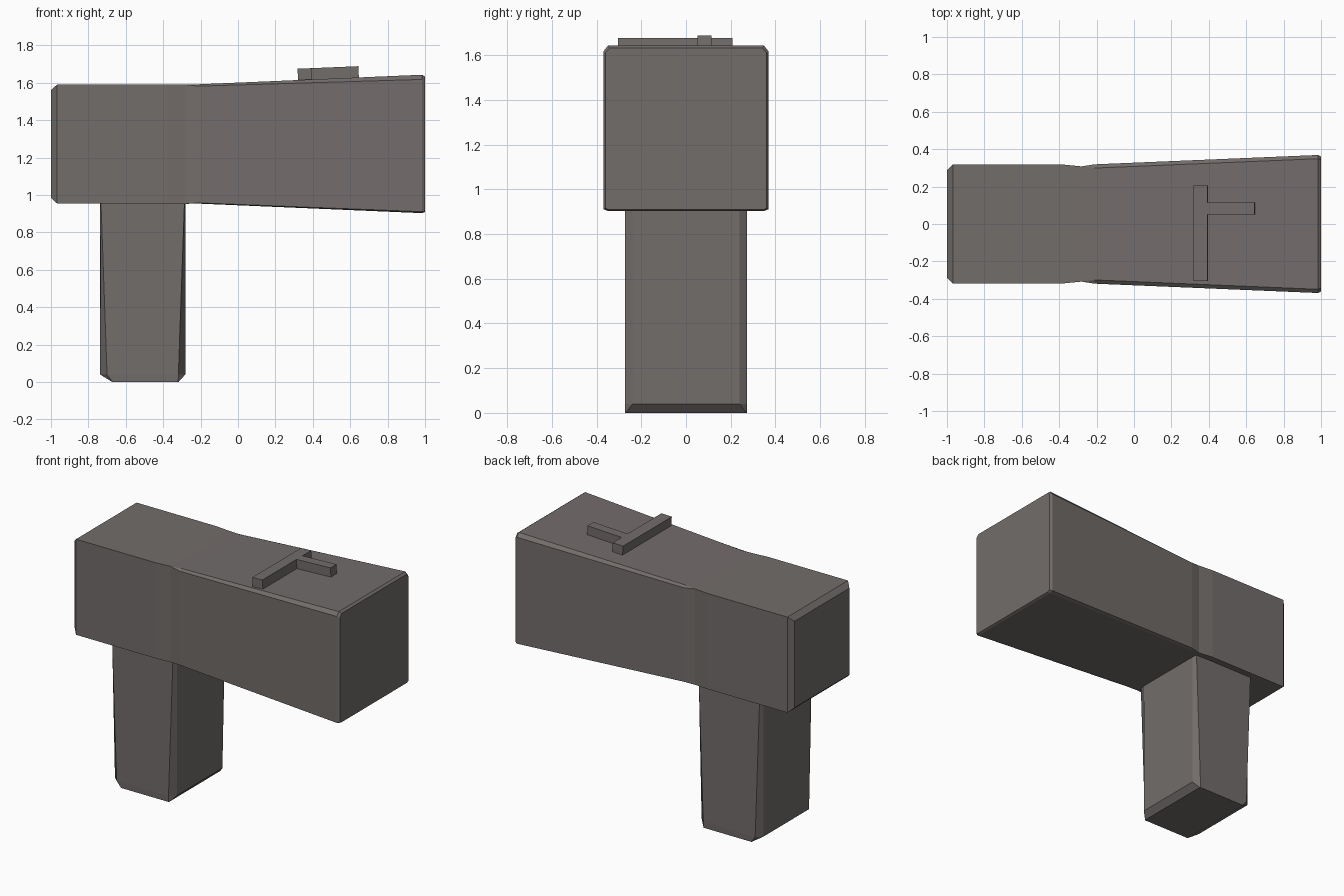
import bpy, bmesh

if "Cube" in bpy.data.objects:
    bpy.data.objects.remove(bpy.data.objects["Cube"])

# Dark warm grey for every part
dark = bpy.data.materials.new("dark_grey")
dark.diffuse_color = (0.17, 0.153, 0.147, 1)
dark.use_nodes = True
dark.node_tree.nodes["Principled BSDF"].inputs["Base Color"].default_value = dark.diffuse_color


def loft(name, rings):
    """Skin a closed solid through rings with equal point counts."""
    bm = bmesh.new()
    loops = [[bm.verts.new(p) for p in ring] for ring in rings]
    n = len(loops[0])
    for a, b in zip(loops, loops[1:]):
        for i in range(n):
            j = (i + 1) % n
            bm.faces.new((a[i], a[j], b[j], b[i]))
    bm.faces.new(loops[0][::-1])
    bm.faces.new(loops[-1])
    bmesh.ops.remove_doubles(bm, verts=bm.verts, dist=0.0005)
    bmesh.ops.recalc_face_normals(bm, faces=bm.faces)
    mesh = bpy.data.meshes.new(name)
    bm.to_mesh(mesh)
    bm.free()
    mesh.materials.append(dark)
    obj = bpy.data.objects.new(name, mesh)
    bpy.context.collection.objects.link(obj)
    return obj


def octagon(u0, u1, v0, v1, cu, cv0, cv1):
    """Rectangle with cut corners: cu along u, cv0 / cv1 along v."""
    return [(u0 + cu, v0), (u1 - cu, v0), (u1, v0 + cv0), (u1, v1 - cv1),
            (u1 - cu, v1), (u0 + cu, v1), (u0, v1 - cv1), (u0, v0 + cv0)]


# Body: straight rear block, slight waist, then a flared chamfered front
# x, half width, bottom, top, chamfer in y, bottom and top chamfer in z
stations = [
    (-1.00, 0.287, 0.985, 1.560, 0, 0, 0),
    (-0.968, 0.318, 0.955, 1.590, 0, 0, 0),
    (-0.38, 0.318, 0.955, 1.590, 0, 0, 0),
    (-0.28, 0.308, 0.953, 1.590, 0, 0, 0),
    (-0.21, 0.319, 0.954, 1.592, 0.020, 0.004, 0.010),
    (0.985, 0.369, 0.903, 1.643, 0.020, 0.008, 0.025),
    (1.00, 0.360, 0.909, 1.632, 0.018, 0.006, 0.022),
]
loft("body", [[(x, y, z) for y, z in octagon(-h, h, z0, z1, c, cb, ct)]
              for x, h, z0, z1, c, cb, ct in stations])

# Handle: corner chamfers widen toward the bevelled foot
# z, x range, half depth, chamfer in x and y
grip = [
    (0.00, -0.672, -0.318, 0.272, 0.002, 0.002),
    (0.04, -0.737, -0.282, 0.274, 0.037, 0.035),
    (0.97, -0.737, -0.282, 0.274, 0.004, 0.035),
]
loft("handle", [[(x, y, z) for x, y in octagon(x0, x1, -h, h, cx, cy, cy)]
                for z, x0, x1, h, cx, cy in grip])

# Raised T-shaped sight following the sloped top
outline = [(0.320, -0.305), (0.395, -0.305), (0.395, 0.052), (0.645, 0.052),
           (0.645, 0.115), (0.395, 0.115), (0.395, 0.207), (0.320, 0.207)]
slope = 0.042
layers = [(1.602, 0.002), (1.675, -0.002)]
loft("top_sight", [[(x + dx, y, z + slope * (x - 0.32)) for x, y in outline]
                   for z, dx in layers])
